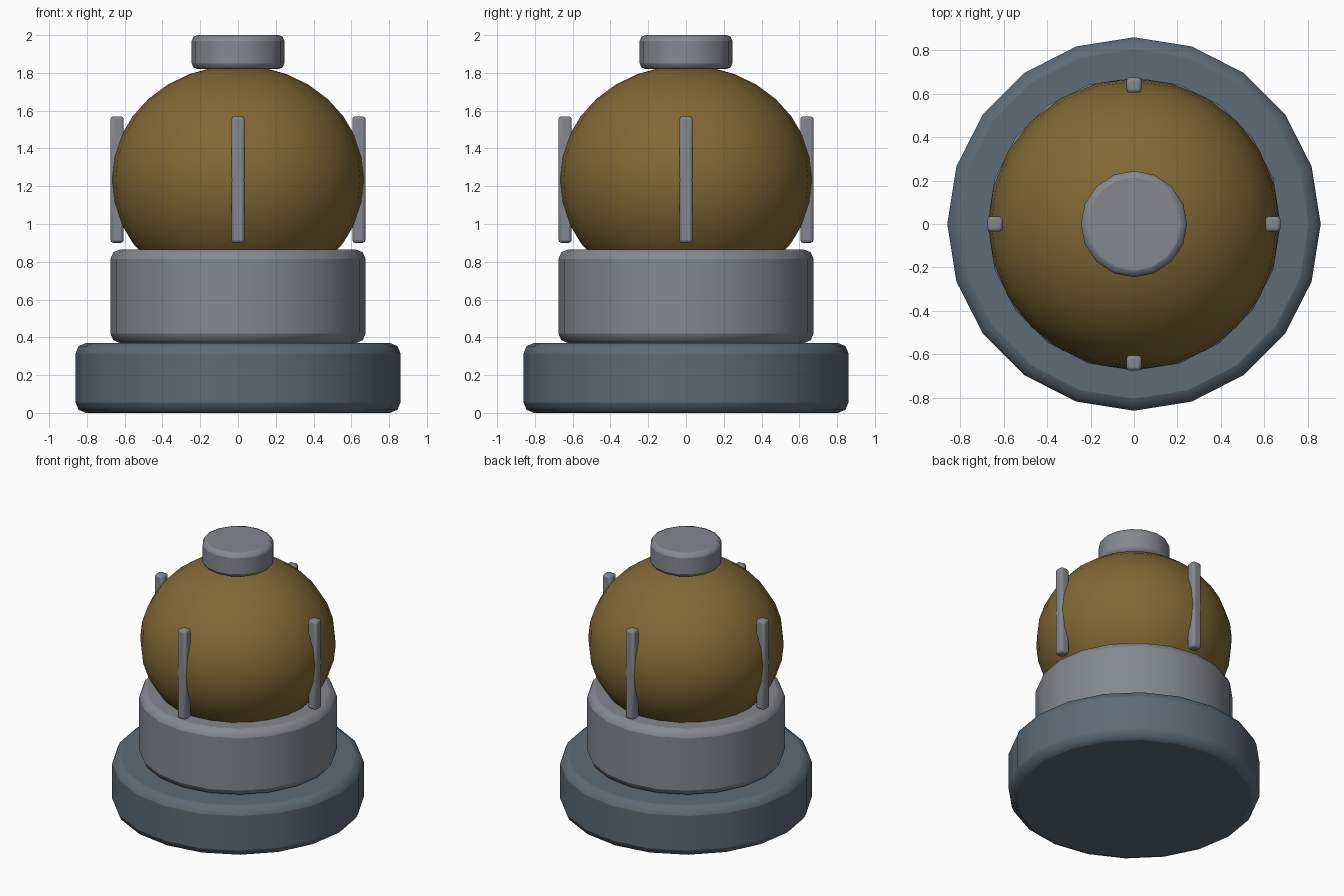
import bpy, math

if "Cube" in bpy.data.objects:
    bpy.data.objects.remove(bpy.data.objects["Cube"])


def material(name, color):
    m = bpy.data.materials.new(name)
    m.diffuse_color = color
    m.use_nodes = True
    m.node_tree.nodes["Principled BSDF"].inputs["Base Color"].default_value = m.diffuse_color
    return m


steel = material("blue_steel", (0.11, 0.145, 0.18, 1))
amber = material("amber", (0.22, 0.14, 0.035, 1))
grey = material("grey_metal", (0.23, 0.25, 0.28, 1))


def finish(name, mat, bevel=0.0):
    ob = bpy.context.object
    ob.name = name
    ob.data.materials.append(mat)
    if bevel:
        b = ob.modifiers.new("bevel", "BEVEL")
        b.width = bevel
        b.segments = 2
        b.limit_method = "ANGLE"
        b.angle_limit = math.radians(30)
    bpy.ops.object.shade_smooth_by_angle(angle=math.radians(40))
    return ob


def drum(name, sides, radius, z0, z1, bevel, mat):
    bpy.ops.mesh.primitive_cylinder_add(vertices=sides, radius=radius, depth=z1 - z0,
                                        location=(0, 0, (z0 + z1) / 2))
    finish(name, mat, bevel)


# stacked base, collar and top cap
drum("base", 20, 0.86, 0.0, 0.37, 0.055, steel)
drum("collar", 20, 0.675, 0.37, 0.865, 0.05, grey)
drum("top_cap", 16, 0.245, 1.82, 2.0, 0.03, grey)

# slightly squashed lamp dome
bpy.ops.mesh.primitive_uv_sphere_add(segments=24, ring_count=16, radius=1, location=(0, 0, 1.235))
bpy.context.object.scale = (0.67, 0.67, 0.605)
bpy.ops.object.transform_apply(location=False, rotation=False, scale=True)
finish("lamp_dome", amber)

# four upright guard bars
for i in range(4):
    a = i * math.pi / 2
    bpy.ops.mesh.primitive_cube_add(size=1, location=(0.64 * math.cos(a), 0.64 * math.sin(a), 1.235))
    bpy.context.object.scale = (0.07, 0.07, 0.67)
    bpy.ops.object.transform_apply(location=False, rotation=False, scale=True)
    finish("guard_bar_%d" % (i + 1), grey, 0.015)
